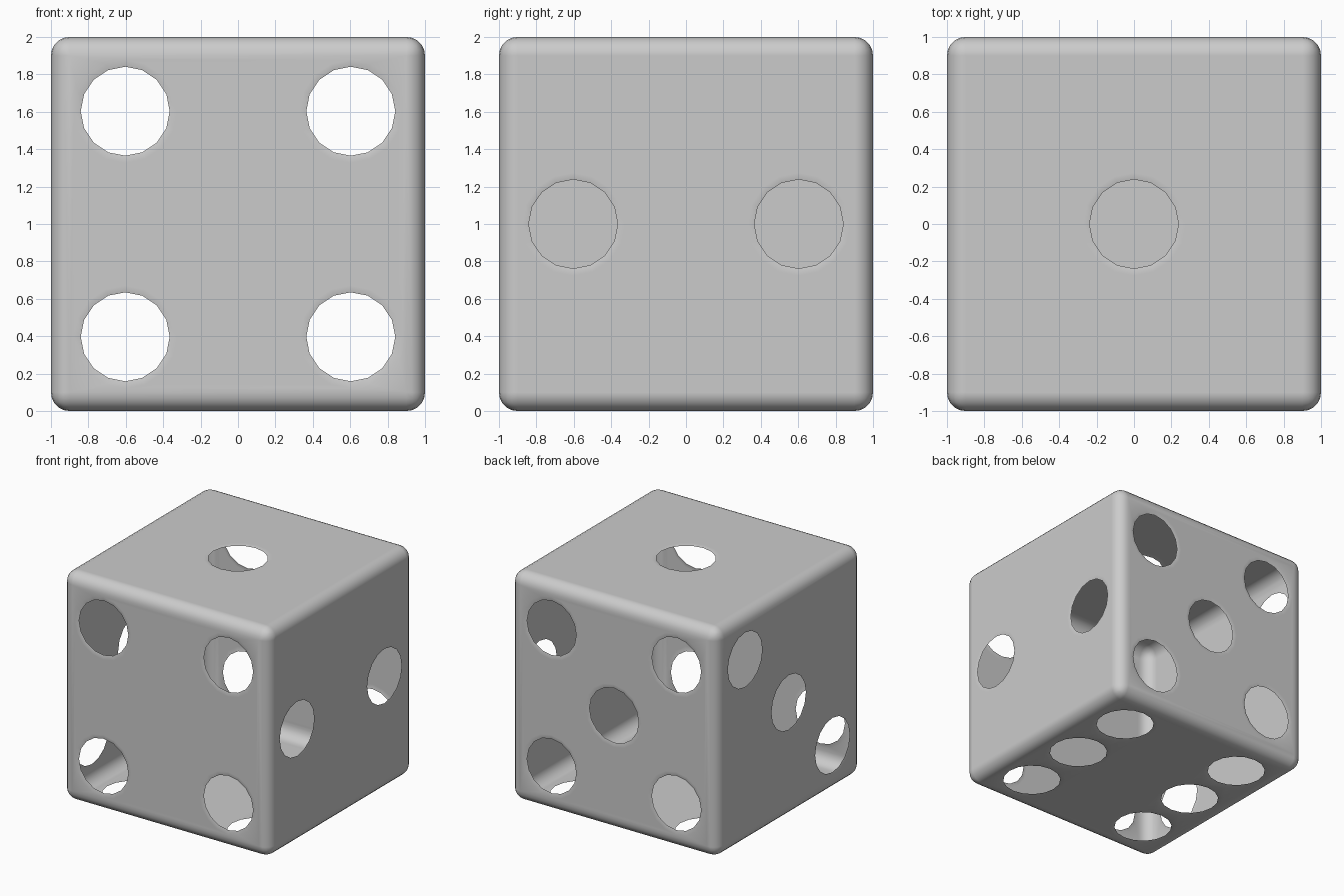
import bpy, bmesh, math
from mathutils import Vector

if "Cube" in bpy.data.objects:
    bpy.data.objects.remove(bpy.data.objects["Cube"])

ROUND = 0.1      # edge rounding
R_PIP = 0.238    # pip opening radius
R_LIP = 0.275    # where the face starts to dip into the pip
DIP = 0.008
P = 0.603        # pip offset from the face centre

X, Y, Z = Vector((1, 0, 0)), Vector((0, 1, 0)), Vector((0, 0, 1))
CORNERS = [(-P, -P), (-P, P), (P, -P), (P, P)]

# outward normal, two face axes, pip centres
SIDES = [
    (Z, X, Y, [(0, 0)]),
    (X, Y, Z, [(-P, 0), (P, 0)]),
    (-X, Y, Z, [(-P, -P), (0, 0), (P, P)]),
    (-Y, X, Z, CORNERS),
    (Y, X, Z, CORNERS + [(0, 0)]),
    (-Z, X, Y, CORNERS + [(-P, 0), (P, 0)]),
]


def ring(bm, centre, u, v, radius):
    angles = [2 * math.pi * i / 16 for i in range(16)]
    return [bm.verts.new(centre + radius * (math.cos(a) * u + math.sin(a) * v))
            for a in angles]


# Rounded frame: bevelled cube without its six flat faces
bm = bmesh.new()
bmesh.ops.create_cube(bm, size=2)
bmesh.ops.bevel(bm, geom=bm.edges[:], offset=ROUND, segments=5,
                profile=0.5, affect='EDGES')
flats = [f for f in bm.faces if f.calc_area() > 2]
bmesh.ops.delete(bm, geom=flats, context='FACES_ONLY')

# Flat sides, each with its open pips and their softened lips
for n, u, v, pips in SIDES:
    border = [e for e in bm.edges
              if all(abs(w.co.dot(n) - 1) < 1e-4 for w in e.verts)]
    for a, b in pips:
        centre = n + a * u + b * v
        outer = ring(bm, centre, u, v, R_LIP)
        inner = ring(bm, centre - DIP * n, u, v, R_PIP)
        for i in range(16):
            j = (i + 1) % 16
            bm.faces.new((outer[i], outer[j], inner[j], inner[i]))
            border.append(bm.edges.get((outer[i], outer[j])))
    bmesh.ops.triangle_fill(bm, edges=border, use_beauty=True, normal=n)

# Face everything outwards and stand the die on the floor
for f in bm.faces:
    f.normal_update()
    if f.normal.dot(f.calc_center_median()) < 0:
        f.normal_flip()
    f.smooth = True
bmesh.ops.translate(bm, verts=bm.verts[:], vec=Z)

mesh = bpy.data.meshes.new("die_shell")
bm.to_mesh(mesh)
bm.free()
die = bpy.data.objects.new("die_shell", mesh)
bpy.context.collection.objects.link(die)

# Keep the large sides flat in shading
weighted = die.modifiers.new("flat_side_normals", 'WEIGHTED_NORMAL')
weighted.mode = 'FACE_AREA'
weighted.weight = 100

grey = bpy.data.materials.new("light_grey")
grey.diffuse_color = (0.6, 0.6, 0.6, 1)
grey.use_nodes = True
grey.node_tree.nodes["Principled BSDF"].inputs["Base Color"].default_value = grey.diffuse_color
mesh.materials.append(grey)
